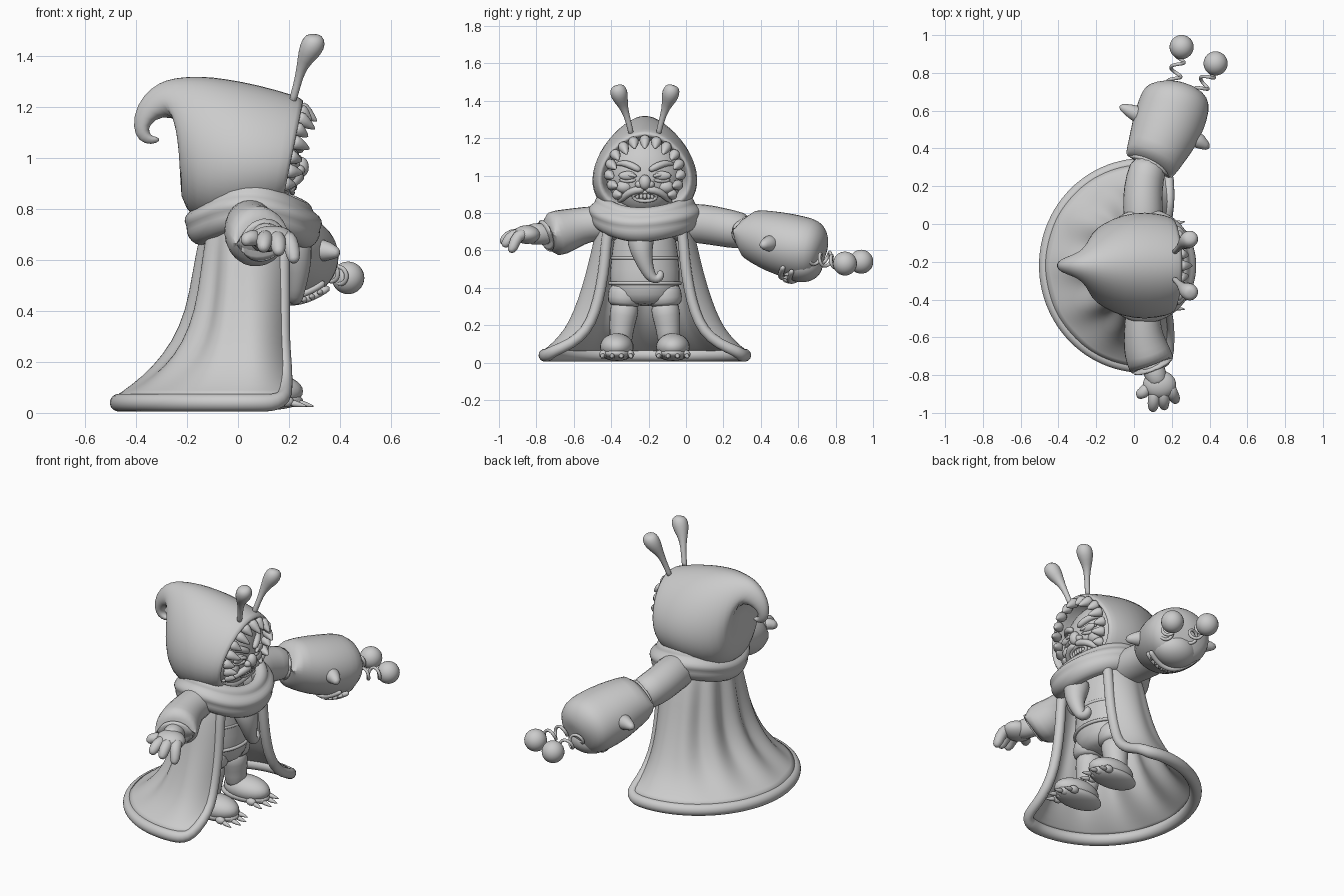
import bpy, bmesh
from math import sin, cos, pi, radians, sqrt
from mathutils import Vector

if "Cube" in bpy.data.objects:
    bpy.data.objects.remove(bpy.data.objects["Cube"], do_unlink=True)

MID = -0.22          # body centre line in y
grey = bpy.data.materials.new("clay grey")
grey.use_nodes = True
grey.diffuse_color = (0.6, 0.6, 0.6, 1)
grey.node_tree.nodes["Principled BSDF"].inputs["Base Color"].default_value = (0.6, 0.6, 0.6, 1)


def finish(name, bm, subdiv=1):
    bmesh.ops.recalc_face_normals(bm, faces=bm.faces)
    mesh = bpy.data.meshes.new(name)
    bm.to_mesh(mesh)
    bm.free()
    mesh.shade_smooth()
    mesh.materials.append(grey)
    ob = bpy.data.objects.new(name, mesh)
    bpy.context.collection.objects.link(ob)
    if subdiv:
        ob.modifiers.new("smooth", 'SUBSURF').levels = subdiv
        ob.modifiers["smooth"].render_levels = subdiv
    return ob


def skin(name, rings, closed=False, caps=True, subdiv=1, wrap=True):
    """Join rings of points into one surface."""
    bm = bmesh.new()
    rows = [[bm.verts.new(p) for p in ring] for ring in rings]
    n = len(rows[0])
    pairs = list(zip(rows, rows[1:])) + ([(rows[-1], rows[0])] if closed else [])
    for a, b in pairs:
        for i in range(n if wrap else n - 1):
            j = (i + 1) % n
            bm.faces.new((a[i], a[j], b[j], b[i]))
    if caps and not closed:
        bm.faces.new(rows[0])
        bm.faces.new(rows[-1])
    return finish(name, bm, subdiv)


def sweep(name, path, flat=1, ref=(1, 0, 0), closed=False, sides=12):
    """Round tube through (x, y, z, radius) points; flat scales it along ref."""
    pts = [Vector(p[:3]) for p in path]
    n, u, rings = len(pts), Vector(ref), []
    for i, p in enumerate(pts):
        a = pts[(i - 1) % n] if closed or i else p
        b = pts[(i + 1) % n] if closed or i < n - 1 else p
        t = (b - a).normalized()
        if abs(u.dot(t)) > 0.95:
            u = Vector((0, 1, 0.2))
        u = (u - t * u.dot(t)).normalized()
        v = t.cross(u)
        r = path[i][3]
        rings.append([p + u * (r * flat * cos(k * 2 * pi / sides)) + v * (r * sin(k * 2 * pi / sides))
                      for k in range(sides)])
    return skin(name, rings, closed)


def ball(name, loc, size):
    bm = bmesh.new()
    bmesh.ops.create_uvsphere(bm, u_segments=24, v_segments=16, radius=1)
    for v in bm.verts:
        v.co = Vector(loc) + Vector(a * b for a, b in zip(v.co, size))
    return finish(name, bm, 0)


def spike(name, base, tip, r):
    b, t = Vector(base), Vector(tip)
    sweep(name, [(*b, r), (*b.lerp(t, .5), r * .7), (*t, r * .08)], sides=8)


# Pointed hood: profile top x,z / bottom x,z / half width, from the lining to the curled tip
hood = [(.04, 1.16, .02, .86, .16), (.16, 1.2, .09, .84, .205), (.25, 1.205, .17, .82, .225),
        (.265, 1.23, .175, .79, .245), (.22, 1.25, .14, .77, .265), (.08, 1.29, .04, .75, .285),
        (-.05, 1.315, -.06, .74, .27), (-.15, 1.325, -.17, .75, .225),
        (-.22, 1.32, -.235, .84, .17), (-.28, 1.31, -.22, .98, .115),
        (-.34, 1.28, -.21, 1.15, .075), (-.4, 1.21, -.3, 1.17, .048),
        (-.415, 1.12, -.35, 1.13, .032), (-.39, 1.065, -.35, 1.1, .025),
        (-.34, 1.05, -.335, 1.085, .018), (-.3, 1.07, -.32, 1.085, .01)]
rings = []
for x1, z1, x2, z2, w in hood:
    mid, half = Vector((x1 + x2, 0, z1 + z2)) / 2, Vector((x1 - x2, 0, z1 - z2)) / 2
    rings.append([mid + half * cos(a) + Vector((0, MID + w * sin(a) * (1 - .18 * cos(a)), 0))
                  for a in [k * pi / 12 for k in range(24)]])
skin("hood", rings)

# Head with face features laid on its front
ball("head", (.09, MID, 1.0), (.15, .2, .21))
ball("hair_cap", (.06, MID, 1.01), (.15, .225, .205))


def on_face(dy, z, lift=0.0):
    return (.09 + lift + .15 * sqrt(max(.05, 1 - (dy / .2) ** 2 - ((z - 1) / .21) ** 2)), MID + dy, z)


ball("nose", on_face(0, .965, .01), (.03, .032, .04))
for s in (-1, 1):
    ball("nostril", on_face(s * .03, .953, .006), (.022, .022, .02))
    ball("eye", on_face(s * .09, 1.0), (.018, .05, .024))
    sweep("eyelid", [(*on_face(s * d, z, .01), .011) for d, z in ((.04, .995), (.09, 1.01), (.145, 1.0))])
    sweep("eye_bag", [(*on_face(s * d, z, .004), .01) for d, z in ((.045, .98), (.09, .965), (.14, .98))])
    sweep("eyebrow", [(*on_face(s * d, z, .01), r) for d, z, r in
                      ((.02, 1.025, .016), (.07, 1.055, .022), (.12, 1.07, .018), (.16, 1.06, .006))])
    sweep("moustache", [(*on_face(s * d, z, .014), r) for d, z, r in
                        ((0, .925, .018), (.05, .925, .022), (.095, .905, .02), (.125, .87, .016), (.145, .86, .005))])
    ball("cheek", on_face(s * .11, .94, -.014), (.035, .045, .035))
sweep("mouth_lips", [(*on_face(.065 * cos(a), .888 + .025 * sin(a), .01), .01)
                     for a in [k * pi / 6 for k in range(12)]], closed=True)
for k in range(-2, 3):
    ball("tooth", on_face(k * .02, .89, .006), (.008, .01, .016))

# Hair spikes around the hood opening
for k in range(15):
    a = radians(-130 + k * 260 / 14)
    dy, dz, m = .2 * sin(a), .185 * cos(a), 1 + .3 * (k % 2)
    x = .195 + .04 * cos(a)
    spike("hair_spike", (x, MID + dy, 1.02 + dz),
          (x + .06 * m, MID + dy * (1 - .16 * m), .995 + dz * (1 - .16 * m)), .04)

# Antennae on the hood
for s in (-1, 1):
    sweep("antenna", [(.21, MID + s * .07, 1.21, .018), (.23, MID + s * .085, 1.28, .014),
                      (.25, MID + s * .11, 1.36, .02), (.275, MID + s * .13, 1.41, .043),
                      (.295, MID + s * .14, 1.445, .05), (.305, MID + s * .147, 1.475, .04),
                      (.305, MID + s * .15, 1.485, .015)])

# Wrapped scarf: a rippled band that sags at the front, profile is outward offset / height
profile = [(-.06, .83), (-.03, .865), (.005, .86), (.025, .835), (.022, .82), (.055, .8), (.065, .77),
           (.05, .75), (.055, .725), (.035, .69), (0, .67), (-.06, .69)]
scarf = []
for i in range(36):
    a = i * pi / 18
    lift = .035 * sin(a) ** 2 - .035 * cos(a) ** 2 * (1 if cos(a) > 0 else .4)
    ripple = .012 * sin(3 * a + .8)
    scarf.append([(.06 + (.21 + r) * cos(a), MID + (.243 + r) * sin(a), z + lift + ripple * (.4 + 4 * abs(r)))
                  for r, z in profile])
skin("scarf", scarf, closed=True)
sweep("scarf_tail", [(.2, -.24, .72, .085), (.225, -.245, .63, .072), (.235, -.23, .56, .052),
                     (.23, -.205, .49, .037), (.225, -.18, .45, .032), (.222, -.15, .445, .029),
                     (.222, -.132, .47, .025), (.222, -.14, .495, .012)])

# Cape: open sheet of folds flaring to the floor, levels are z / back depth / half width / half sweep
levels = [(.83, .14, .19, 122), (.72, .18, .25, 126), (.55, .203, .285, 132), (.4, .227, .325, 134),
          (.27, .28, .37, 134), (.17, .365, .42, 132), (.1, .455, .485, 126), (.06, .52, .535, 112)]


def cape_point(level, f):
    z, a, b, span = level
    t = radians(span) * f
    fade = min(1, (.85 - z) * 4) * min(1, (z - .06) * 5) * max(0, cos(t))
    fold = 1 + .08 * cos(11 * t) * fade
    front = .125 if z > .2 else .135
    depth = a * fold if cos(t) > 0 else front / abs(cos(radians(span)))
    return Vector((.05 - depth * cos(t), MID + b * fold * sin(t), z))


steps = [i / 32 - 1 for i in range(65)]
cape = skin("cape", [[cape_point(l, f) for f in steps] for l in levels], caps=False, wrap=False)
solid = cape.modifiers.new("thickness", 'SOLIDIFY')
solid.thickness, solid.offset = .022, 0
edge = [(*cape_point(l, -1), .03) for l in levels]
hem = [(*(cape_point(levels[-1], f) - Vector((0, 0, .02))), .036) for f in steps[2:-2:2]]
edge2 = [(*cape_point(l, 1), .03) for l in reversed(levels)]
sweep("cape_border", edge + hem + edge2)

# Torso, belt and shorts
sweep("torso", [(.03, MID, .3, .13), (.03, MID, .36, .18), (.03, MID, .45, .195), (.03, MID, .55, .185),
                (.04, MID, .67, .17), (.05, MID, .78, .14), (.05, MID, .86, .08)], flat=.8, sides=16)
for name, z, r in (("belt", .425, .19), ("belly_crease", .56, .176)):
    sweep(name, [(.03 + r * .8 * cos(k * pi / 12), MID + r * sin(k * pi / 12), z, .01) for k in range(24)],
          closed=True, ref=(0, 0, 1))

# Legs and clawed feet
for s in (-1, 1):
    y = MID + s * .1
    sweep("shorts_leg", [(.05, y, .43, .08), (.05, y, .38, .1), (.05, y + s * .01, .31, .098),
                         (.05, y + s * .01, .3, .06)])
    sweep("leg", [(.05, y, .34, .08), (.05, y + s * .015, .25, .08), (.05, y + s * .025, .18, .065),
                  (.05, y + s * .03, .08, .065)])
    fy = MID + s * .15
    ball("foot", (.11, fy, .085), (.145, .09, .072))
    ball("sole", (.1, fy, .05), (.155, .088, .04))
    for k in range(4):
        d = (k - 1.5) * .048
        x = .22 - 6 * d * d
        ball("toe", (x, fy + d, .045), (.03, .022, .022))
        spike("claw", (x + .015, fy + d, .04), (x + .085, fy + d * 1.15, .025), .018)

# Bare-handed arm with wide sleeve
sweep("hand_sleeve", [(.06, -.3, .74, .095), (.05, -.42, .75, .098), (.045, -.53, .74, .098),
                      (.05, -.6, .72, .112), (.065, -.67, .697, .126), (.092, -.74, .68, .13),
                      (.105, -.765, .675, .115), (.09, -.735, .682, .085)])
sweep("wrist", [(.08, -.7, .685, .06), (.115, -.8, .69, .062), (.135, -.86, .685, .055)])
ball("palm", (.135, -.85, .685), (.088, .075, .05))
for bx, tx, ty, tz in ((.075, .03, -.92, .66), (.11, .1, -.99, .635),
                       (.15, .16, -.98, .62), (.185, .22, -.945, .59)):
    by = -.87 + abs(bx - .12) * .4
    sweep("finger", [(bx, by, .69, .032), ((bx + tx) / 2, (by + ty) / 2 - .01, .685, .034),
                     (tx, ty + .02, tz + .02, .03), (tx, ty, tz, .015)])

# Arm wearing the puppet
sweep("puppet_arm", [(.05, -.12, .74, .1), (.05, .03, .75, .11), (.045, .14, .735, .11),
                     (.055, .24, .715, .105), (.09, .35, .695, .1)])
sweep("puppet_head", [(.1, .34, .69, .08), (.075, .29, .7, .115), (.085, .315, .695, .132),
                      (.12, .39, .675, .146), (.16, .48, .645, .168), (.195, .57, .62, .174),
                      (.22, .65, .605, .172), (.235, .705, .6, .15), (.24, .735, .592, .09), (.242, .74, .59, .03)],
      flat=1.1, sides=20)
ball("puppet_snout", (.22, .62, .52), (.13, .11, .09))


# Toothy grin across the underside of the puppet head
def grin(f, drop):
    across, ahead = Vector((.93, -.36, 0)), Vector((.36, .93, 0))
    return Vector((.2, .54, .445 - drop * .4)) + across * (.14 * f) + ahead * (.06 * f * f + drop) + Vector((0, 0, .06 * f * f))


for drop in (-.025, .025):
    sweep("puppet_lip", [(*grin(k / 5, drop), .015) for k in range(-5, 6)])
for k in range(-4, 5):
    spike("puppet_tooth", grin(k / 5, .022), grin(k / 5, -.015) - Vector((0, 0, .02)), .016)
for base, middle, tip in (((.06, .56, .645), (-.02, .6, .655), (-.08, .625, .655)),
                          ((.29, .47, .64), (.36, .43, .635), (.4, .4, .625))):
    sweep("puppet_ear", [(*base, .06), (*middle, .038), (*tip, .016)])

# Puppet eyes on coil springs
for base, eye in (((.2, .71, .565), (.252, .937, .54)), ((.33, .67, .56), (.432, .85, .53))):
    b, e = Vector(base), Vector(eye)
    axis = (e - b).normalized()
    u = axis.cross(Vector((0, 0, 1))).normalized()
    v = axis.cross(u)
    coil = [b.lerp(e, k / 36) + .033 * (u * cos(k * pi / 6) + v * sin(k * pi / 6)) for k in range(37)]
    sweep("eye_spring", [(*p, .01) for p in coil], sides=8)
    ball("puppet_eye", eye, (.064, .064, .064))
